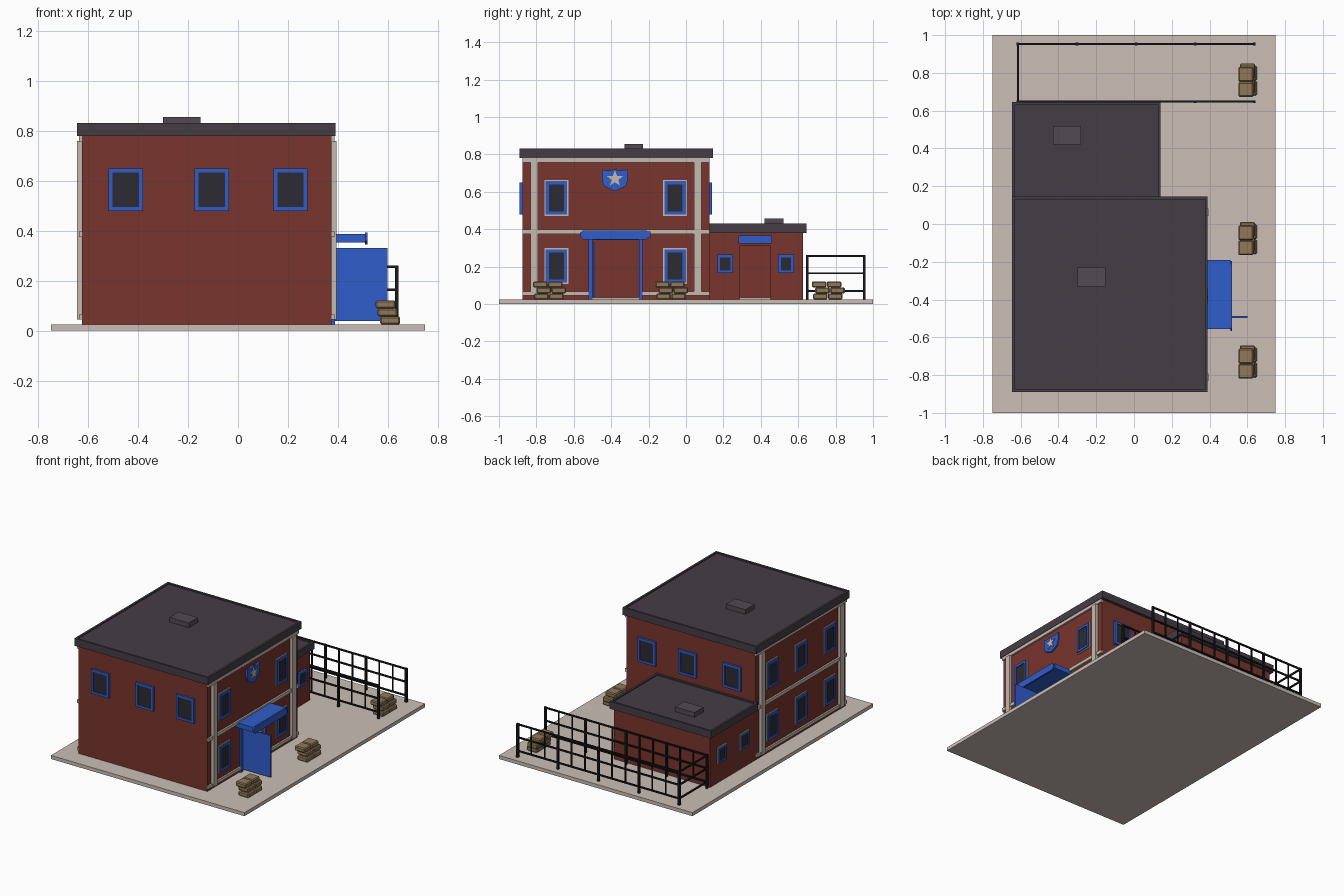
import bpy, bmesh, math

if "Cube" in bpy.data.objects:
    bpy.data.objects.remove(bpy.data.objects["Cube"])

def mat(name, r, g, b):
    m = bpy.data.materials.new(name)
    m.diffuse_color = (r, g, b, 1)
    m.use_nodes = True
    m.node_tree.nodes["Principled BSDF"].inputs["Base Color"].default_value = m.diffuse_color
    return m

BRICK = mat("brick", .19, .035, .026)
CREAM = mat("cream", .56, .49, .43)
PAVE = mat("paving", .6, .52, .47)
ROOF = mat("roofing", .06, .048, .06)
VENT = mat("vent_grey", .085, .07, .085)
BLUE = mat("blue", .03, .11, .6)
GLASS = mat("dark_glass", .025, .024, .032)
IRON = mat("iron", .01, .01, .012)
SACK = mat("sack", .28, .19, .1)

def finish(name, bm, m):
    bmesh.ops.recalc_face_normals(bm, faces=bm.faces)
    me = bpy.data.meshes.new(name)
    bm.to_mesh(me)
    bm.free()
    ob = bpy.data.objects.new(name, me)
    bpy.context.collection.objects.link(ob)
    me.materials.append(m)
    return ob

def add_box(bm, x0, x1, y0, y1, z0, z1):
    vs = bmesh.ops.create_cube(bm, size=1)["verts"]
    for v in vs:
        v.co = (x1 if v.co.x > 0 else x0, y1 if v.co.y > 0 else y0, z1 if v.co.z > 0 else z0)
    return vs

def boxes(name, blist, m):
    bm = bmesh.new()
    for b in blist:
        add_box(bm, *b)
    return finish(name, bm, m)

def on_wall(axis, sign, pos, u0, u1, z0, z1, d, inner=-.004):
    """Box lying on a wall, standing out by d."""
    a, b = sorted((pos + sign * inner, pos + sign * d))
    return (a, b, u0, u1, z0, z1) if axis == "x" else (u0, u1, a, b, z0, z1)

def windows(name, wall, centres, w, h, border, surround=0):
    frame, glass, trim = [], [], []
    for u, z in centres:
        a, b, c, d = u - w/2, u + w/2, z - h/2, z + h/2
        for r in ((a, a + border, c, d), (b - border, b, c, d),
                  (a + border, b - border, c, c + border), (a + border, b - border, d - border, d)):
            frame.append(on_wall(*wall, *r, .014))
        glass.append(on_wall(*wall, a + border, b - border, c + border, d - border, .008))
        if surround:
            s = surround
            trim.append(on_wall(*wall, a - s, b + s, c - s, d + s, .006))
    boxes(name + "_frames", frame, BLUE)
    boxes(name + "_glass", glass, GLASS)
    if trim:
        boxes(name + "_surrounds", trim, CREAM)

def prism(name, pts, x0, x1, m):
    """Extrude a y-z outline along x."""
    bm = bmesh.new()
    f = bm.faces.new([bm.verts.new((x0, y, z)) for y, z in pts])
    r = bmesh.ops.extrude_face_region(bm, geom=[f])
    for v in r["geom"]:
        if isinstance(v, bmesh.types.BMVert):
            v.co.x = x1
    return finish(name, bm, m)

def hollow(name, x0, x1, y0, y1, z1, door):
    """Brick shell with a doorway in its +x wall."""
    t, z0 = .025, .025
    d0, d1, dz = door
    return boxes(name, [
        (x0, x0 + t, y0, y1, z0, z1), (x0 + t, x1, y0, y0 + t, z0, z1),
        (x0 + t, x1, y1 - t, y1, z0, z1),
        (x1 - t, x1, y0 + t, d0, z0, z1), (x1 - t, x1, d1, y1 - t, z0, z1),
        (x1 - t, x1, d0, d1, dz, z1)], BRICK)

def roof(name, x0, x1, y0, y1, z0, z1):
    """Roof slab with a shallow sunken top."""
    bm = bmesh.new()
    add_box(bm, x0, x1, y0, y1, z0, z1)
    bm.normal_update()
    top = max(bm.faces, key=lambda f: f.calc_center_median().z)
    bmesh.ops.inset_region(bm, faces=[top], thickness=.02)
    r = bmesh.ops.extrude_face_region(bm, geom=[top])
    bmesh.ops.translate(bm, vec=(0, 0, -.008), verts=[v for v in r["geom"] if isinstance(v, bmesh.types.BMVert)])
    if top.is_valid:
        bmesh.ops.delete(bm, geom=[top], context="FACES_ONLY")
    finish(name, bm, ROOF)

# Ground slab and the two brick volumes
boxes("ground_slab", [(-.75, .75, -1, 1, 0, .025)], PAVE)
hollow("main_walls", -.625, .375, -.875, .125, .79, (-.5, -.25, .345))
hollow("annex_walls", -.625, .12, .125, .625, .39, (.29, .45, .31))
boxes("door_sills", [(.33, .38, -.5, -.25, .02, .034), (.08, .124, .29, .45, .02, .034)], CREAM)

# Roofs and vents
roof("main_roof", -.645, .39, -.89, .145, .78, .832)
roof("annex_roof", -.645, .14, .125, .645, .38, .432)
boxes("roof_vents", [(-.3, -.15, -.33, -.23, .815, .857), (-.43, -.28, .42, .52, .415, .457)], VENT)

# Cream pilasters and bands on both long sides
RIGHT, LEFT = ("x", 1, .375), ("x", -1, -.625)
pil, bands = [], []
for wall in (RIGHT, LEFT):
    for y in (-.812, .062):
        pil.append(on_wall(*wall, y - .02, y + .02, .045, .76, .02))
    for z0, z1 in ((.757, .78), (.375, .398)):
        bands.append(on_wall(*wall, -.875, .125, z0, z1, .012))
for a, b in ((-.875, -.515), (-.235, .125)):
    bands.append(on_wall(*RIGHT, a, b, .045, .066, .012))
bands.append(on_wall(*LEFT, -.875, .125, .045, .066, .012))
boxes("pilasters", pil, CREAM)
boxes("wall_bands", bands, CREAM)

# Windows
windows("right_window", RIGHT, [(y, z) for y in (-.693, -.058) for z in (.203, .568)], .115, .178, .017, .007)
windows("left_window", LEFT, [(y, z) for y in (-.693, -.375, -.058) for z in (.203, .568)], .115, .178, .017, .007)
ends = [(x, .565) for x in (-.45, -.105, .21)]
windows("front_window", ("y", -1, -.875), ends, .137, .17, .016)
windows("rear_window", ("y", 1, .125), ends, .137, .17, .016)
windows("annex_front_window", ("x", 1, .12), [(.21, .215), (.535, .215)], .085, .1, .015)
windows("annex_left_window", LEFT, [(.25, .215), (.5, .215)], .085, .1, .012, .008)

# Entrance: frame, open door, canopy and its clipped-corner board
boxes("door_frame", [(.36, .388, -.52, -.5, .025, .36), (.36, .388, -.25, -.232, .025, .36),
                     (.36, .388, -.5, -.25, .343, .36)], BLUE)
boxes("open_door", [(.375, .6, -.498, -.486, .04, .332)], BLUE)
boxes("canopy", [(.37, .512, -.555, -.19, .353, .387)], BLUE)
prism("canopy_board", [(-.567, .36), (-.55, .346), (-.212, .346), (-.195, .36),
                       (-.195, .38), (-.212, .394), (-.55, .394), (-.567, .38)], .51, .52, BLUE)
boxes("annex_sign", [(.115, .131, .28, .46, .325, .366)], BLUE)

# Shield with a star
half = [(.0, .72), (.035, .713), (.07, .72), (.07, .665), (.058, .63), (.0, .603)]
prism("shield", [(-.38 + a, z) for a, z in half] + [(-.38 - a, z) for a, z in half[4:0:-1]], .37, .387, BLUE)
star = []
for i in range(10):
    r, t = (.045, .019)[i % 2], math.pi / 2 + i * math.pi / 5
    star.append((-.38 + r * math.cos(t), .67 + r * math.sin(t)))
prism("shield_star", star, .38, .393, CREAM)

# Iron yard fence: posts, rails and thin pickets
fx0, fx1, fy = -.615, .637, (.648, .953)
step = (fx1 - fx0) / 4
posts = [(x - .007, x + .007, y - .007, y + .007, .02, .262)
         for y in fy for x in [fx0 + step * i for i in range(5)]]
rails, pickets = [], []
for z in (.256, .165, .07):
    rails += [(fx0, fx1, y - .005, y + .005, z - .005, z + .005) for y in fy]
    rails.append((fx0 - .005, fx0 + .005, fy[0], fy[1], z - .005, z + .005))
for y in fy:
    for i in range(12):
        if i % 3:
            x = fx0 + step * i / 3
            pickets.append((x - .004, x + .004, y - .004, y + .004, .07, .256))
boxes("fence_posts", posts, IRON)
boxes("fence_rails", rails, IRON)
boxes("fence_pickets", pickets, IRON)

# Sandbag stacks, three staggered layers of two
for n, yc in enumerate((-.733, -.08, .758)):
    bl = []
    for k, (dx, dy) in enumerate(((.61, 0), (.6, .012), (.592, -.006))):
        for s in (-1, 1):
            c = yc + dy + s * .04
            bl.append((dx - .04, dx + .04, c - .039, c + .039, .025 + k * .032, .057 + k * .032))
    ob = boxes("sandbags_%d" % (n + 1), bl, SACK)
    b = ob.modifiers.new("soft_edges", "BEVEL")
    b.width, b.segments = .006, 1
